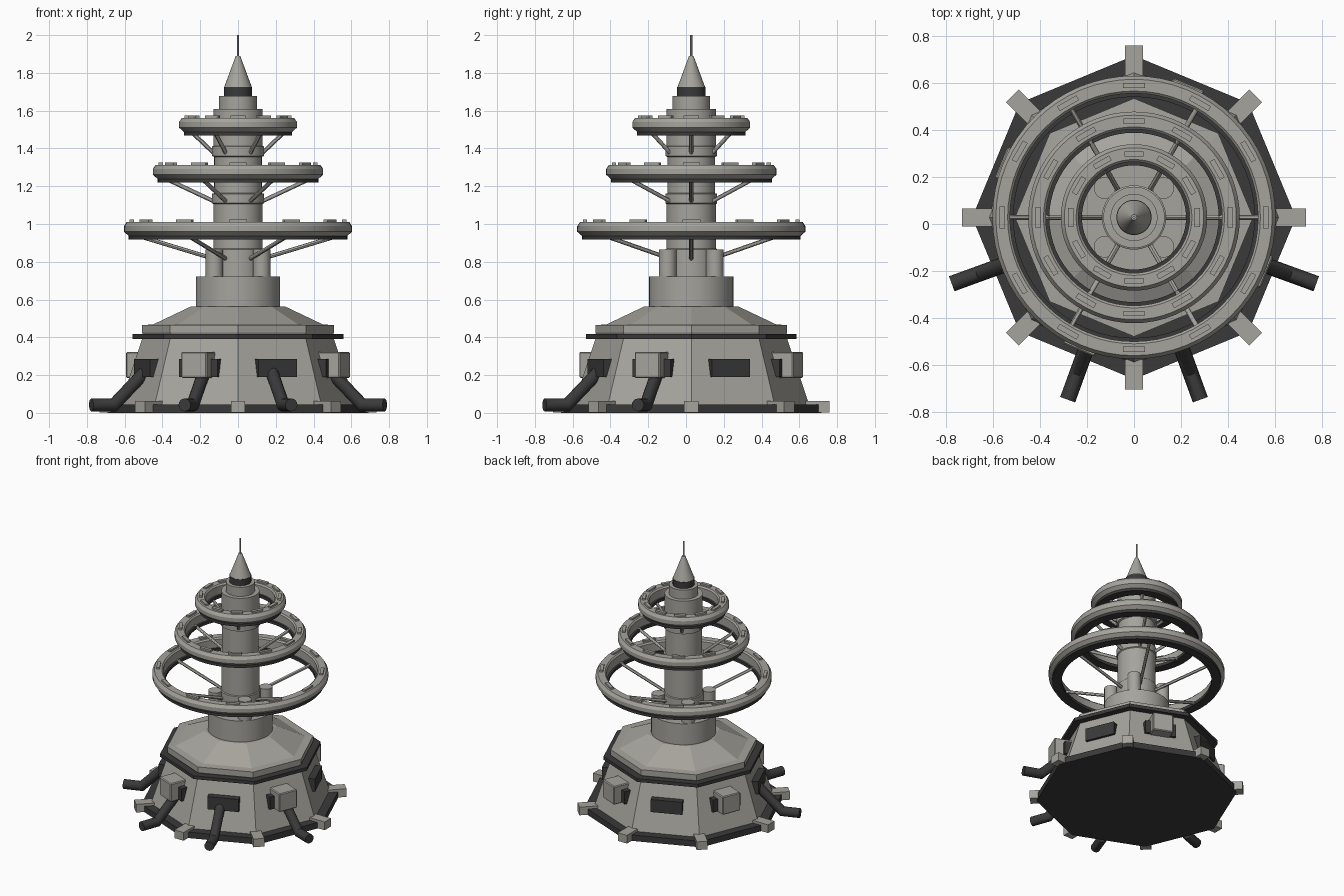
import bpy, bmesh
from math import radians, cos, sin, pi
from mathutils import Vector, Matrix

cube = bpy.data.objects.get("Cube")
if cube:
    bpy.data.objects.remove(cube)

CY = 0.028  # tower axis sits slightly behind the origin


def material(name, rgb):
    m = bpy.data.materials.new(name)
    m.use_nodes = True
    m.diffuse_color = (*rgb, 1)
    m.node_tree.nodes["Principled BSDF"].inputs["Base Color"].default_value = (*rgb, 1)
    return m


LIGHT = material("warm_grey", (0.38, 0.37, 0.335))
DARK = material("charcoal", (0.042, 0.042, 0.042))


def finish(name, bm, mat, smooth=False):
    bmesh.ops.recalc_face_normals(bm, faces=bm.faces)
    me = bpy.data.meshes.new(name)
    bm.to_mesh(me)
    bm.free()
    me.materials.append(mat)
    ob = bpy.data.objects.new(name, me)
    bpy.context.collection.objects.link(ob)
    ob.location.y = CY
    if smooth:
        bpy.ops.object.select_all(action='DESELECT')
        ob.select_set(True)
        bpy.context.view_layer.objects.active = ob
        bpy.ops.object.shade_smooth_by_angle(angle=radians(30))
    return ob


def lathe(name, profile, mat, sides=48, ring=False):
    """Revolve (radius, height) points; ring closes the profile, otherwise ends are capped."""
    bm = bmesh.new()
    loops = [[bm.verts.new((r * cos(2 * pi * i / sides), r * sin(2 * pi * i / sides), z))
              for i in range(sides)] for r, z in profile]
    pairs = list(zip(loops, loops[1:]))
    if ring:
        pairs.append((loops[-1], loops[0]))
    else:
        bm.faces.new(loops[0])
        bm.faces.new(loops[-1])
    for a, b in pairs:
        for i in range(sides):
            j = (i + 1) % sides
            bm.faces.new((a[i], a[j], b[j], b[i]))
    return finish(name, bm, mat, smooth=sides > 8)


def radial_boxes(name, angles, r0, r1, width, z0, z1, mat, bevel=0):
    """One box per angle, spanning r0..r1 outwards from the axis."""
    bm = bmesh.new()
    for a in angles:
        m = (Matrix.Rotation(radians(a), 4, 'Z')
             @ Matrix.Translation(((r0 + r1) / 2, 0, (z0 + z1) / 2))
             @ Matrix.Diagonal((r1 - r0, width, z1 - z0, 1)))
        bmesh.ops.create_cube(bm, size=1, matrix=m)
    if bevel:
        bmesh.ops.bevel(bm, geom=bm.edges[:], offset=bevel, segments=1, affect='EDGES')
    return finish(name, bm, mat)


def radial_tubes(name, angles, path, radius, mat, sides=16):
    """One mitred tube per angle along a path of (radius, height) points."""
    bm = bmesh.new()
    pts = [Vector((r, 0, z)) for r, z in path]
    dirs = [(q - p).normalized() for p, q in zip(pts, pts[1:])]
    for a in angles:
        rot = Matrix.Rotation(radians(a), 3, 'Z')
        loops = []
        for k, p in enumerate(pts):
            d0, d1 = dirs[max(k - 1, 0)], dirs[min(k, len(dirs) - 1)]
            t = (d0 + d1).normalized()
            up = t.cross(Vector((0, 1, 0))) / t.dot(d0)
            loops.append([bm.verts.new(rot @ (p + radius * (up * cos(2 * pi * i / sides)
                          + Vector((0, sin(2 * pi * i / sides), 0))))) for i in range(sides)])
        for u, v in zip(loops, loops[1:]):
            for i in range(sides):
                j = (i + 1) % sides
                bm.faces.new((u[i], u[j], v[j], v[i]))
        bm.faces.new(loops[0])
        bm.faces.new(loops[-1])
    return finish(name, bm, mat, smooth=True)


# Octagonal base
corners = range(0, 360, 45)
faces = [c + 22.5 for c in corners]
lathe("base_plate", [(0.69, 0), (0.69, 0.045)], DARK, 8)
lathe("base_body", [(0.625, 0.04), (0.505, 0.4)], LIGHT, 8)
lathe("base_trim", [(0.558, 0.392), (0.558, 0.417)], DARK, 8)
lathe("base_roof", [(0.5, 0.41), (0.508, 0.425), (0.508, 0.465), (0.45, 0.468), (0.25, 0.563)], LIGHT, 8)
radial_boxes("corner_feet", corners, 0.605, 0.733, 0.076, 0.002, 0.064, LIGHT)

# Wall panels, with a housing on every other face
radial_boxes("wall_panels", faces, 0.45, 0.55, 0.22, 0.19, 0.285, DARK)
radial_boxes("wall_housings", faces[1::2], 0.48, 0.613, 0.145, 0.185, 0.323, LIGHT, 0.006)

# Bent pipes around the front
radial_tubes("bent_pipes", (-20, -70, -110, -160),
             [(0.5, 0.24), (0.7, 0.042), (0.827, 0.042)], 0.034, DARK)

# Central tower
lathe("tower_drum", [(0.223, 0.54), (0.223, 0.722)], LIGHT)
lathe("tower_column", [(0.137, 0.7), (0.137, 0.865), (0.131, 0.87), (0.131, 1.105), (0.137, 1.11),
                       (0.137, 1.16), (0.126, 1.163), (0.126, 1.355), (0.137, 1.36),
                       (0.137, 1.41), (0.131, 1.413), (0.131, 1.608)], LIGHT)
lathe("tower_neck", [(0.1, 1.6), (0.1, 1.677)], LIGHT)
lathe("spire_band", [(0.075, 1.67), (0.075, 1.725)], DARK)
lathe("spire_cone", [(0.073, 1.725), (0.012, 1.89)], LIGHT)
lathe("antenna", [(0.006, 1.88), (0.006, 2.0)], LIGHT, 12)

# Capped posts around the column foot
bm = bmesh.new()
for k in range(4):
    a = radians(45 + 90 * k)
    bmesh.ops.create_cone(bm, cap_ends=True, segments=24, radius1=0.046, radius2=0.046, depth=0.16,
                          matrix=Matrix.Translation((0.177 * cos(a), 0.177 * sin(a), 0.786)))
finish("column_posts", bm, LIGHT, smooth=True)

# Three ring decks: outer radius, underside height, block length
rings = {"lower": (0.604, 0.917, 0.095), "middle": (0.451, 1.219, 0.09), "upper": (0.312, 1.468, 0.08)}
for level, (r, z, length) in rings.items():
    lathe(level + "_ring", [(r - 0.075, z + 0.02), (r - 0.025, z + 0.02), (r, z + 0.042), (r, z + 0.072),
                            (r - 0.015, z + 0.094), (r - 0.065, z + 0.094), (r - 0.075, z + 0.084)],
          LIGHT, 64, ring=True)
    lathe(level + "_ring_underside", [(r - 0.09, z), (r - 0.025, z), (r - 0.025, z + 0.022),
                                      (r - 0.09, z + 0.022)], DARK, 64, ring=True)
    radial_boxes(level + "_ring_blocks", range(0, 360, 30), r - 0.053, r - 0.03, length,
                 z + 0.085, z + 0.107, LIGHT)
    radial_tubes(level + "_ring_struts", range(0, 360, 60),
                 [(0.115, z - 0.105), (r - 0.06, z + 0.025)], 0.011, LIGHT, 12)
